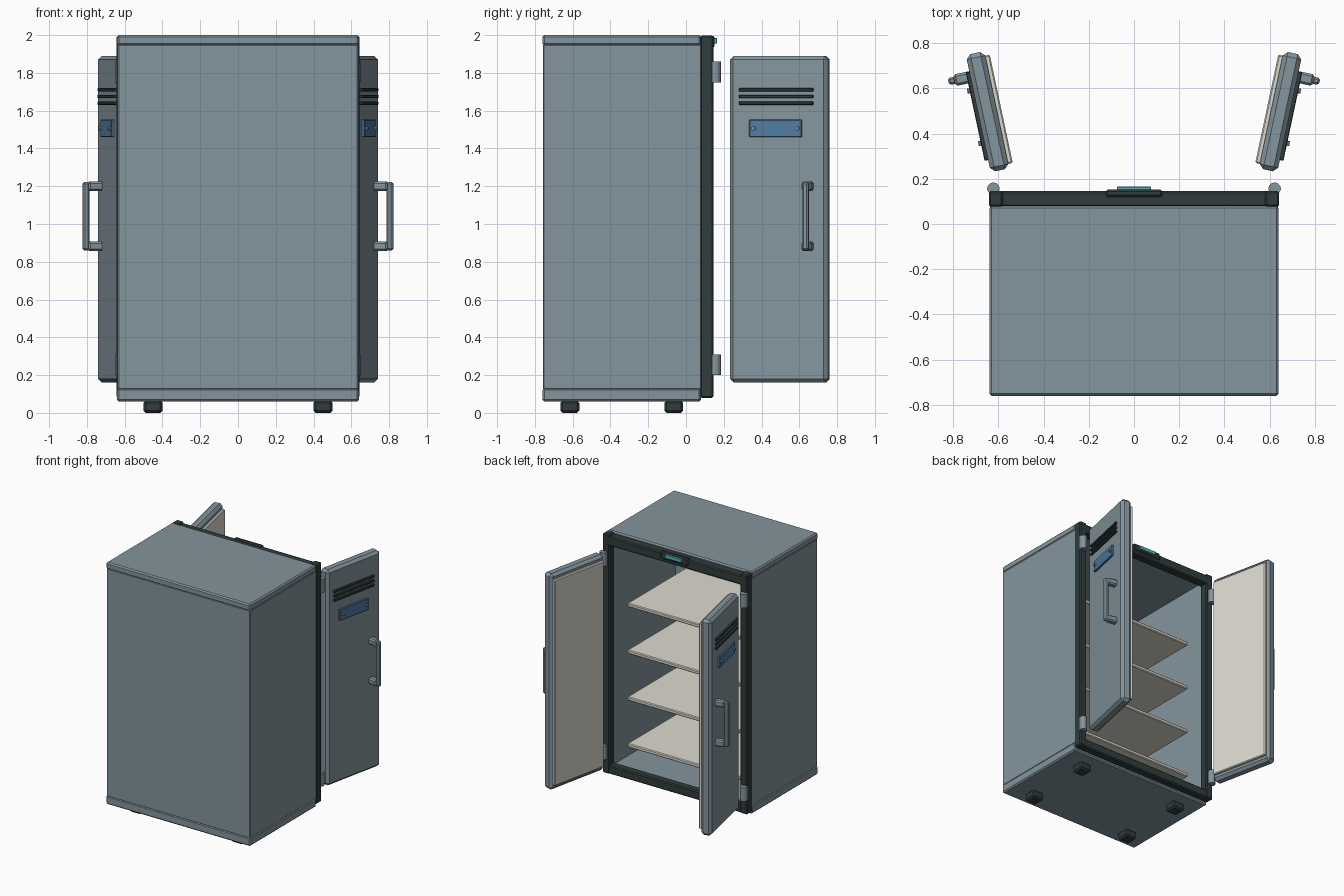
import bpy, bmesh
from math import radians
from mathutils import Matrix, Vector

if "Cube" in bpy.data.objects:
    bpy.data.objects.remove(bpy.data.objects["Cube"])


def material(name, rgb):
    m = bpy.data.materials.new(name)
    m.diffuse_color = (*rgb, 1)
    m.use_nodes = True
    m.node_tree.nodes["Principled BSDF"].inputs["Base Color"].default_value = m.diffuse_color
    return m


STEEL = material("blue_grey_steel", (0.23, 0.30, 0.34))
DARK = material("dark_trim", (0.03, 0.045, 0.045))
CREAM = material("cream_panel", (0.72, 0.70, 0.62))
BLUE = material("blue_plate", (0.08, 0.20, 0.36))
TEAL = material("teal_display", (0.10, 0.50, 0.50))
WORLD = Matrix.Identity(4)


def finish(name, bm, mat, frame):
    bm.transform(frame)
    bmesh.ops.recalc_face_normals(bm, faces=bm.faces)
    me = bpy.data.meshes.new(name)
    bm.to_mesh(me)
    bm.free()
    me.materials.append(mat)
    ob = bpy.data.objects.new(name, me)
    bpy.context.collection.objects.link(ob)
    return ob


def box(name, lo, hi, mat, bevel=0.008, frame=WORLD):
    """Chamfered box between two corners, placed in a local frame."""
    lo, hi = Vector(lo), Vector(hi)
    bm = bmesh.new()
    bmesh.ops.create_cube(bm, size=1)
    bmesh.ops.scale(bm, vec=hi - lo, verts=bm.verts)
    bmesh.ops.translate(bm, vec=(lo + hi) / 2, verts=bm.verts)
    if bevel:
        bmesh.ops.bevel(bm, geom=bm.edges[:], offset=bevel, segments=1, affect='EDGES')
    return finish(name, bm, mat, frame)


def cylinder(name, centre, r, depth, mat, axis='Z', sides=12, frame=WORLD):
    bm = bmesh.new()
    rot = Matrix.Rotation(radians(90), 4, 'Y') if axis == 'X' else WORLD
    bmesh.ops.create_cone(bm, cap_ends=True, segments=sides, radius1=r, radius2=r,
                          depth=depth, matrix=Matrix.Translation(centre) @ rot)
    return finish(name, bm, mat, frame)


# Cabinet shell
box("top_panel", (-.64, -.76, 1.945), (.64, .08, 2), STEEL, .01)
box("bottom_panel", (-.64, -.76, .06), (.64, .08, .13), STEEL, .01)
box("back_panel", (-.635, -.757, .125), (.635, -.71, 1.95), STEEL, .004)

# Dark door frame
box("frame_header", (-.6, .075, 1.91), (.6, .145, 1.985), DARK)
box("frame_sill", (-.6, .075, .08), (.6, .14, .15), DARK)

# Control unit on the header
box("control_housing", (-.125, .12, 1.935), (.125, .152, 1.995), DARK)
box("control_display", (-.075, .145, 1.955), (.075, .165, 1.985), TEAL, .003)

# Shelves
for i in range(4):
    z = .29 + i * .375
    box(f"shelf_{i + 1}", (-.5, -.71, z - .015), (.5, .03, z + .015), CREAM, .006)

for s, side in ((1, "right"), (-1, "left")):
    mirror = Matrix.Diagonal((s, 1, 1, 1))

    # Side wall, frame post, feet and hinges
    box(f"{side}_wall", (.59, -.755, .125), (.637, .08, 1.95), STEEL, .004, mirror)
    box(f"{side}_frame_post", (.58, .075, .08), (.642, .145, 1.997), DARK, .008, mirror)
    for y in (-.615, -.065):
        box(f"{side}_foot", (.4, y - .05, 0), (.5, y + .05, .065), DARK, .012, mirror)
    for z in (.255, 1.805):
        cylinder(f"{side}_hinge", (.622, .156, z), .028, .11, STEEL, frame=mirror)

    # Open door: local x points outward, local y runs along the door
    door = mirror @ Matrix.Translation((.648, .497, 0)) @ Matrix.Rotation(radians(-12), 4, 'Z')
    box(f"{side}_door", (-.042, -.265, .16), (.042, .265, 1.89), STEEL, .02, door)
    box(f"{side}_door_liner", (-.062, -.245, .2), (-.035, .245, 1.85), CREAM, .006, door)

    # Vent slats
    for z in (1.71, 1.675, 1.64):
        box(f"{side}_vent_slat", (.036, -.21, z - .009), (.058, .19, z + .009), DARK, .003, door)

    # Plate with two screws
    box(f"{side}_plate", (.036, -.155, 1.46), (.056, .13, 1.552), BLUE, .004, door)
    for y in (-.13, .107):
        cylinder(f"{side}_plate_screw", (.056, y, 1.506), .011, .026, STEEL, 'X', 8, door)

    # Handle
    for z in (.882, 1.2):
        box(f"{side}_handle_post", (.035, .14, z - .025), (.115, .192, z + .025), STEEL, .01, door)
    box(f"{side}_handle_grip", (.108, .15, .86), (.142, .182, 1.222), STEEL, .009, door)
